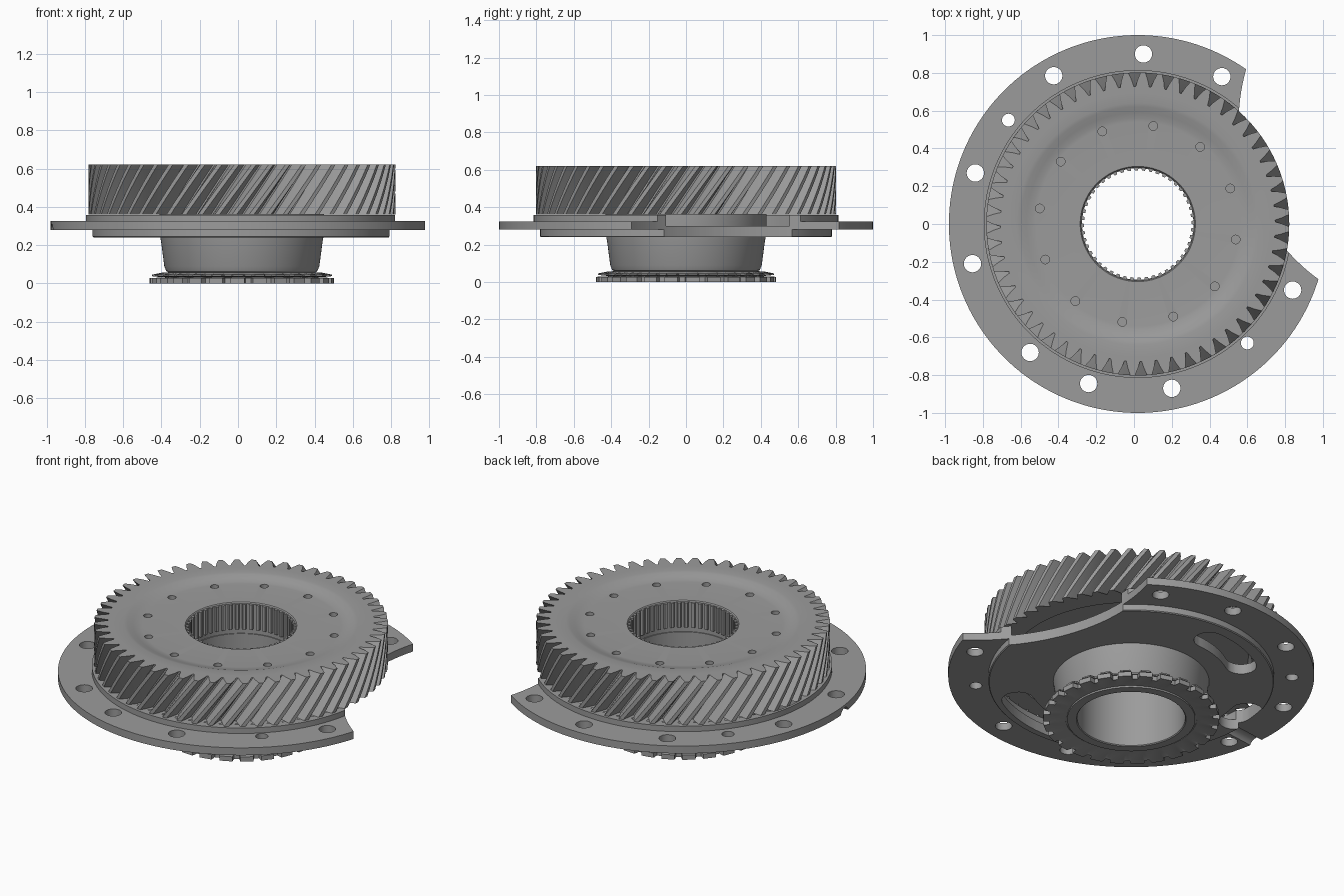
import bpy, bmesh
from math import sin, cos, radians, pi
from mathutils import Matrix, Vector

if "Cube" in bpy.data.objects:
    bpy.data.objects.remove(bpy.data.objects["Cube"])

CX = 0.02  # axis of all turned parts

steel = bpy.data.materials.new("grey steel")
steel.use_nodes = True
steel.diffuse_color = (0.33, 0.33, 0.33, 1)
steel.node_tree.nodes["Principled BSDF"].inputs["Base Color"].default_value = (0.33, 0.33, 0.33, 1)


def finish(name, bm):
    bmesh.ops.recalc_face_normals(bm, faces=bm.faces)
    mesh = bpy.data.meshes.new(name)
    bm.to_mesh(mesh)
    bm.free()
    mesh.materials.append(steel)
    ob = bpy.data.objects.new(name, mesh)
    bpy.context.collection.objects.link(ob)
    return ob


def activate(ob):
    bpy.ops.object.select_all(action='DESELECT')
    ob.select_set(True)
    bpy.context.view_layer.objects.active = ob


def smooth(ob):
    activate(ob)
    bpy.ops.object.shade_smooth_by_angle(angle=radians(28))


def loft(name, rings, count=128, steps=(0,)):
    """Closed turned body; a ring is (radius or radii per tooth, z, twist)."""
    bm = bmesh.new()
    loops = []
    for radii, z, *twist in rings:
        t = twist[0] if twist else 0
        loop = []
        for i in range(count):
            for k, f in enumerate(steps):
                r = radii[k] if isinstance(radii, tuple) else radii
                a = 2 * pi * (i + f) / count + t
                loop.append(bm.verts.new((CX + r * cos(a), r * sin(a), z)))
        loops.append(loop)
    n = len(loops[0])
    for a, b in zip(loops, loops[1:] + loops[:1]):
        for i in range(n):
            j = (i + 1) % n
            bm.faces.new((a[i], a[j], b[j], b[i]))
    return finish(name, bm)


def add_cylinder(bm, x, y, z0, z1, r, sides=24):
    bmesh.ops.create_cone(bm, cap_ends=True, segments=sides, radius1=r, radius2=r, depth=z1 - z0,
                          matrix=Matrix.Translation((x, y, (z0 + z1) / 2)))


def add_slot(bm, start, end, r0, r1, z0, z1):
    """Curved slot with rounded ends, extruded upward."""
    mid, half = (r0 + r1) / 2, (r1 - r0) / 2
    pts = []
    for i in range(13):
        a = radians(start + (end - start) * i / 12)
        pts.append((r1 * cos(a), r1 * sin(a)))
    for centre, sign in ((end, 1), (start, -1)):
        c = radians(centre)
        for i in range(1, 8):
            b = c + pi * i / 8 + (0 if sign > 0 else pi)
            pts.append((mid * cos(c) + half * cos(b), mid * sin(c) + half * sin(b)))
        if sign > 0:
            for i in range(13):
                a = radians(end + (start - end) * i / 12)
                pts.append((r0 * cos(a), r0 * sin(a)))
    face = bm.faces.new([bm.verts.new((CX + x, y, z0)) for x, y in pts])
    new = bmesh.ops.extrude_face_region(bm, geom=[face])["geom"]
    bmesh.ops.translate(bm, vec=Vector((0, 0, z1 - z0)),
                        verts=[v for v in new if isinstance(v, bmesh.types.BMVert)])


def cut(ob, bm):
    cutter = finish("cutter", bm)
    cutter.hide_render = True
    mod = ob.modifiers.new("cut", 'BOOLEAN')
    mod.operation, mod.solver, mod.object = 'DIFFERENCE', 'EXACT', cutter
    activate(ob)
    bpy.ops.object.modifier_apply(modifier=mod.name)
    bpy.data.objects.remove(cutter)


# Helical gear with a dished top face
TWIST, BOTTOM, TOP = 0.24, 0.36, 0.62
tooth = (0.728, 0.728, 0.762, 0.802, 0.802, 0.762)
rings = [(tooth, BOTTOM + (TOP - BOTTOM) * i / 8, TWIST * i / 8) for i in range(9)]
for r, z in ((0.70, TOP), (0.64, TOP), (0.62, 0.616), (0.59, 0.606), (0.56, 0.598), (0.54, 0.596),
             (0.305, 0.596), (0.30, 0.59), (0.30, 0.40), (0.64, 0.40), (0.66, BOTTOM)):
    rings.append((r, z, TWIST))
gear = loft("helical_gear", rings, 56, (0, 0.12, 0.24, 0.42, 0.70, 0.88))
bm = bmesh.new()
for i in range(12):
    a = radians(21 + 30 * i)
    add_cylinder(bm, CX + 0.525 * cos(a), 0.525 * sin(a), 0.46, 0.7, 0.023, 20)
cut(gear, bm)
smooth(gear)

# Splines inside the gear bore
spline = (0.284, 0.284, 0.297, 0.297)
smooth(loft("bore_splines", [(spline, 0.44), (spline, 0.59), (0.304, 0.59), (0.304, 0.44)],
            48, (0, 0.4, 0.5, 0.9)))

# Mounting plate with collar, slots, bolt holes and clearance for a mating gear
plate = loft("mounting_plate", [(0.38, 0.24), (0.775, 0.24), (0.78, 0.245), (0.78, 0.28), (1.0, 0.28),
                                (1.0, 0.325), (0.815, 0.325), (0.815, 0.358), (0.77, 0.358),
                                (0.77, 0.30), (0.38, 0.30)], 160)
bm = bmesh.new()
for x, y, r in ((0.05, 0.9, 0.046), (0.465, 0.78, 0.046), (-0.425, 0.785, 0.046), (-0.665, 0.55, 0.034),
                (-0.84, 0.27, 0.046), (-0.855, -0.21, 0.046), (-0.55, -0.68, 0.046),
                (-0.24, -0.845, 0.046), (0.2, -0.87, 0.046), (0.6, -0.63, 0.034), (0.84, -0.35, 0.046)):
    add_cylinder(bm, x, y, 0.2, 0.5, r)
cut(plate, bm)
bm = bmesh.new()
mate = radians(19)
add_cylinder(bm, CX + 1.65 * cos(mate), 1.65 * sin(mate), 0.1, 0.5, 1.026, 160)
add_slot(bm, 93, 124, 0.54, 0.71, 0.1, 0.5)
add_slot(bm, 266, 302, 0.56, 0.74, 0.1, 0.5)
add_slot(bm, 167, 177, 0.62, 0.80, 0.1, 0.5)
cut(plate, bm)
# Drain groove under the flange
bm = bmesh.new()
turn = radians(187)
bmesh.ops.create_cone(bm, cap_ends=True, segments=24, radius1=0.045, radius2=0.045, depth=0.3,
                      matrix=Matrix.Translation((CX + 0.93 * cos(turn), 0.93 * sin(turn), 0.265))
                      @ Matrix.Rotation(turn, 4, 'Z') @ Matrix.Rotation(pi / 2, 4, 'Y'))
cut(plate, bm)
smooth(plate)

# Tapered hub below the plate, with a shallow groove in its end face
smooth(loft("hub", [(0.295, 0.41), (0.43, 0.41), (0.43, 0.26), (0.422, 0.22), (0.405, 0.09), (0.395, 0.065),
                    (0.38, 0.055), (0.38, 0.015), (0.35, 0.015), (0.35, 0.005), (0.30, 0.005),
                    (0.295, 0.01)]))

# Castellated ring at the foot and a thinner notched ring above it
dog = (0.482, 0.482, 0.448, 0.448)
smooth(loft("dog_ring", [(0.36, 0.012), (0.43, 0.006), (dog, 0.0), (dog, 0.028), (0.36, 0.034)],
            26, (0, 0.62, 0.68, 0.94)))
notch = (0.47, 0.47, 0.44, 0.44)
smooth(loft("synchro_ring", [(0.36, 0.03), (0.43, 0.034), (notch, 0.038), (notch, 0.046), (0.42, 0.056),
                             (0.36, 0.06)], 26, (0.1, 0.55, 0.65, 0.98)))
